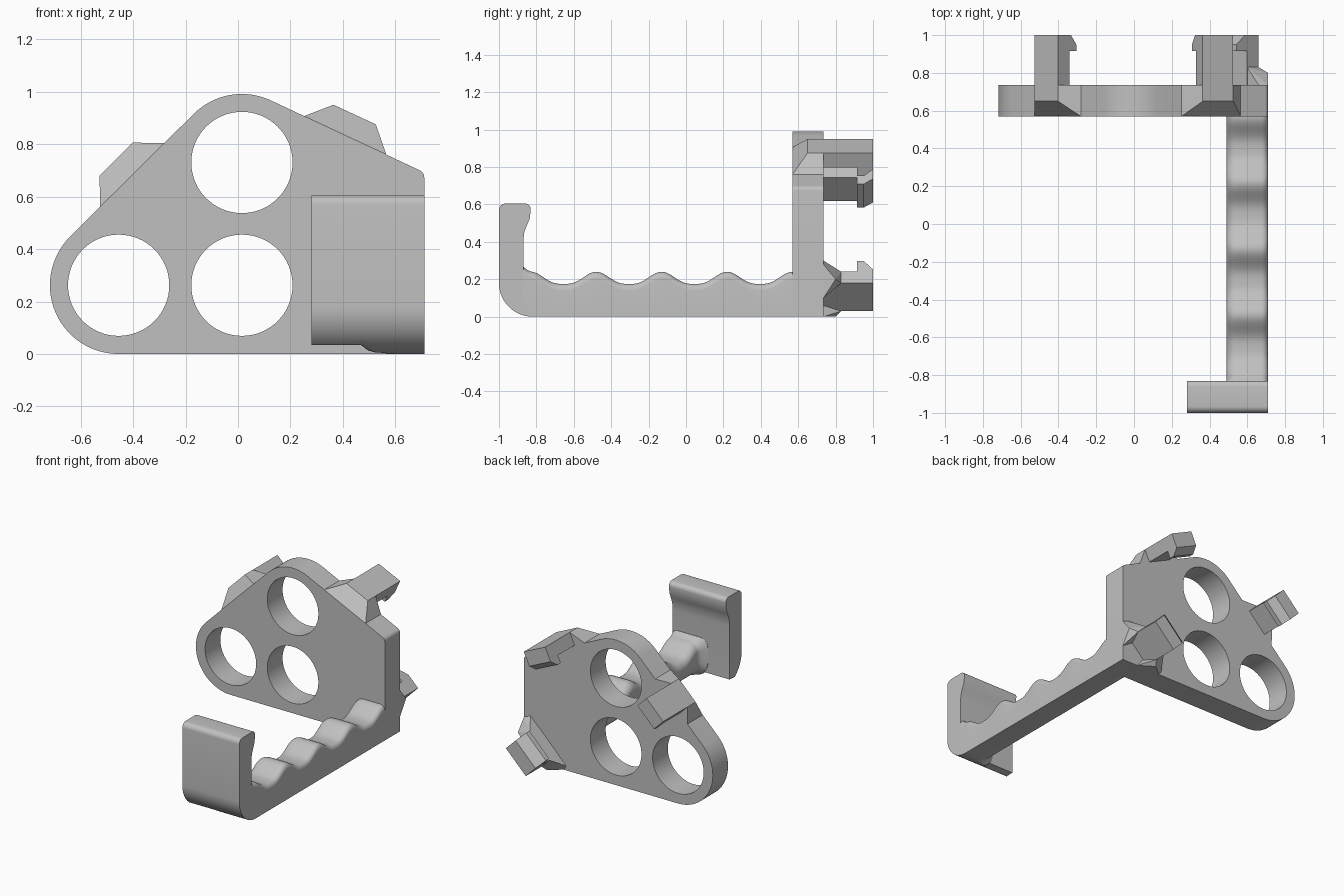
import bpy, bmesh
from math import sin, cos, pi, radians, sqrt
from mathutils import Matrix, Vector

cube = bpy.data.objects.get("Cube")
if cube:
    bpy.data.objects.remove(cube, do_unlink=True)

# Single plastic colour
GREY = (0.53, 0.53, 0.53, 1)
mat = bpy.data.materials.new("light grey plastic")
mat.use_nodes = True
mat.diffuse_color = GREY
mat.node_tree.nodes["Principled BSDF"].inputs["Base Color"].default_value = GREY

X, Y, Z = Vector((1, 0, 0)), Vector((0, 1, 0)), Vector((0, 0, 1))
FRONT, BACK, END = 0.57, 0.735, 1.0     # depths of plate front, plate back, clip tips


def finish(name, bm, angle=35):
    bmesh.ops.remove_doubles(bm, verts=bm.verts, dist=0.0002)
    bmesh.ops.recalc_face_normals(bm, faces=bm.faces)
    me = bpy.data.meshes.new(name)
    bm.to_mesh(me)
    bm.free()
    me.materials.append(mat)
    me.polygons.foreach_set("use_smooth", [True] * len(me.polygons))
    me.set_sharp_from_angle(angle=radians(angle))
    ob = bpy.data.objects.new(name, me)
    bpy.context.scene.collection.objects.link(ob)
    return ob


def slab(name, loops, u, v, origin, half):
    """Extrude a filled outline (further loops are holes) by +-half."""
    cu = bpy.data.curves.new(name + "_outline", "CURVE")
    cu.dimensions, cu.fill_mode, cu.extrude = "2D", "BOTH", half
    for pts in loops:
        sp = cu.splines.new("POLY")
        sp.points.add(len(pts) - 1)
        for p, (a, b) in zip(sp.points, pts):
            p.co = (a, b, 0, 1)
        sp.use_cyclic_u = True
    ob = bpy.data.objects.new(name + "_outline", cu)
    bpy.context.scene.collection.objects.link(ob)
    deps = bpy.context.evaluated_depsgraph_get()
    tmp = bpy.data.meshes.new_from_object(ob.evaluated_get(deps))
    bm = bmesh.new()
    bm.from_mesh(tmp)
    bpy.data.objects.remove(ob)
    bpy.data.curves.remove(cu)
    bpy.data.meshes.remove(tmp)
    m = Matrix((u, v, u.cross(v))).transposed().to_4x4()
    bm.transform(Matrix.Translation(origin) @ m)
    return finish(name, bm)


def hull(name, pts):
    bm = bmesh.new()
    for p in pts:
        bm.verts.new(p)
    res = bmesh.ops.convex_hull(bm, input=bm.verts)
    loose = [v for v in bm.verts if not v.link_faces]
    bmesh.ops.delete(bm, geom=loose, context="VERTS")
    bmesh.ops.dissolve_limit(bm, angle_limit=0.01, verts=bm.verts, edges=bm.edges)
    return finish(name, bm, 10)


def arc(cx, cy, r, a0, a1, n):
    return [(cx + r * cos(radians(a0 + (a1 - a0) * i / n)),
             cy + r * sin(radians(a0 + (a1 - a0) * i / n))) for i in range(n + 1)]


# Plate with three round openings
LEFT, MID, TOP = (-0.455, 0.262), (0.015, 0.262), (0.015, 0.73)
outline = ([(0.71, 0)] + arc(0.68, 0.673, 0.03, 0, 65, 6)
           + arc(*TOP, 0.261, 65, 135, 24) + arc(*LEFT, 0.262, 135, 270, 40))
holes = [arc(*c, 0.193, 0, 354.375, 63) for c in (LEFT, MID, TOP)]
slab("plate", [outline] + holes, X, Z, Vector((0, (FRONT + BACK) / 2, 0)),
     (BACK - FRONT) / 2)

# Upturned end of the grip
R = 0.18
hook = (arc(-1 + R, R, R, 180, 234, 12)
        + [(-0.87, 0.037), (-0.87, 0.40), (-0.865, 0.45), (-0.85, 0.49), (-0.835, 0.525)]
        + arc(-0.86, 0.575, 0.03, 0, 90, 6) + arc(-0.965, 0.57, 0.035, 90, 180, 6))
slab("hook_end", [hook], Y, Z, Vector((0.495, 0, 0)), 0.215)


# Grip with four finger scallops, lofted along its length
def section(y):
    h = 0.175 + 0.065 * abs(sin(pi * (y + 0.655) / 0.35)) ** 3
    flare = max(0, min(1, (-0.82 - y) / 0.05)) ** 2
    h += 0.04 * flare
    left = 0.49 - 0.05 * flare
    d = max(0, -1 + R - y)
    low = R - sqrt(max(0, R * R - d * d))
    pts = [(0.71, low)] + arc(left + 0.11, 0.11, 0.11, 270, 180, 10)
    pts += arc(left + 0.06, h - 0.06, 0.06, 180, 90, 8)
    pts += arc(0.675, h - 0.035, 0.035, 90, 0, 6)
    return [Vector((x, y, max(z, low))) for x, z in pts]


bm = bmesh.new()
STEPS = 150
rings = [[bm.verts.new(p) for p in section(-0.95 + 1.53 * i / STEPS)]
         for i in range(STEPS + 1)]
for a, b in zip(rings, rings[1:]):
    for i in range(len(a)):
        j = (i + 1) % len(a)
        bm.faces.new((a[i], a[j], b[j], b[i]))
bm.faces.new(rings[0])
bm.faces.new(rings[-1])
finish("grip", bm, 40)


# Snap clips: a bar running backwards with an inward lip
def clip(name, n, outer, mid, width, lip, start):
    t = Vector((n.z, 0, -n.x))
    inner = outer - 0.087
    prof = [(outer, start), (outer, END), (inner - 0.2 * lip, END),
            (inner - lip, 0.95), (inner - lip, 0.915), (inner, 0.915), (inner, start)]
    slab(name, [prof], n, Y, t * mid, width / 2)
    return t, inner


def edge_clip(name, n, outer, mid):
    t, inner = clip(name, n, outer, mid, 0.178, 0.05, 0.66)
    pts = []
    for s in (-1, 1):
        for o, half, y in ((inner, 0.173, FRONT), (inner, 0.173, BACK),
                           (outer, 0.089, 0.65), (outer, 0.089, BACK),
                           (inner - 0.02, 0.173, FRONT), (inner - 0.02, 0.173, BACK)):
            pts.append(n * o + t * (mid + s * half) + Y * y)
    hull(name + "_gusset", pts)


edge_clip("upper_right_clip", Vector((-1, 0, 1)).normalized(), 0.854, 0.1966)
edge_clip("upper_left_clip", Vector((0.42, 0, 0.907)).normalized(), 1.015, 0.02)

# Corner clip with a brace at each end
corner = Vector((1, 0, -1)).normalized()
clip("corner_clip", corner, 0.34, -0.488, 0.212, 0.08, BACK - 0.02)
BRACE = [(0.71, BACK, 0.10), (0.71, BACK, 0.25), (0.71, BACK, 0.28), (0.66, BACK, 0.30),
         (0.57, BACK, 0.21), (0.63, BACK, 0.15), (0.66, 0.83, 0.18), (0.60, 0.83, 0.24),
         (0.71, 0.80, 0.20)]
hull("corner_clip_upper_brace", BRACE)
hull("corner_clip_lower_brace", [(0.69 - z, y, max(0, 0.69 - x)) for x, y, z in BRACE])
